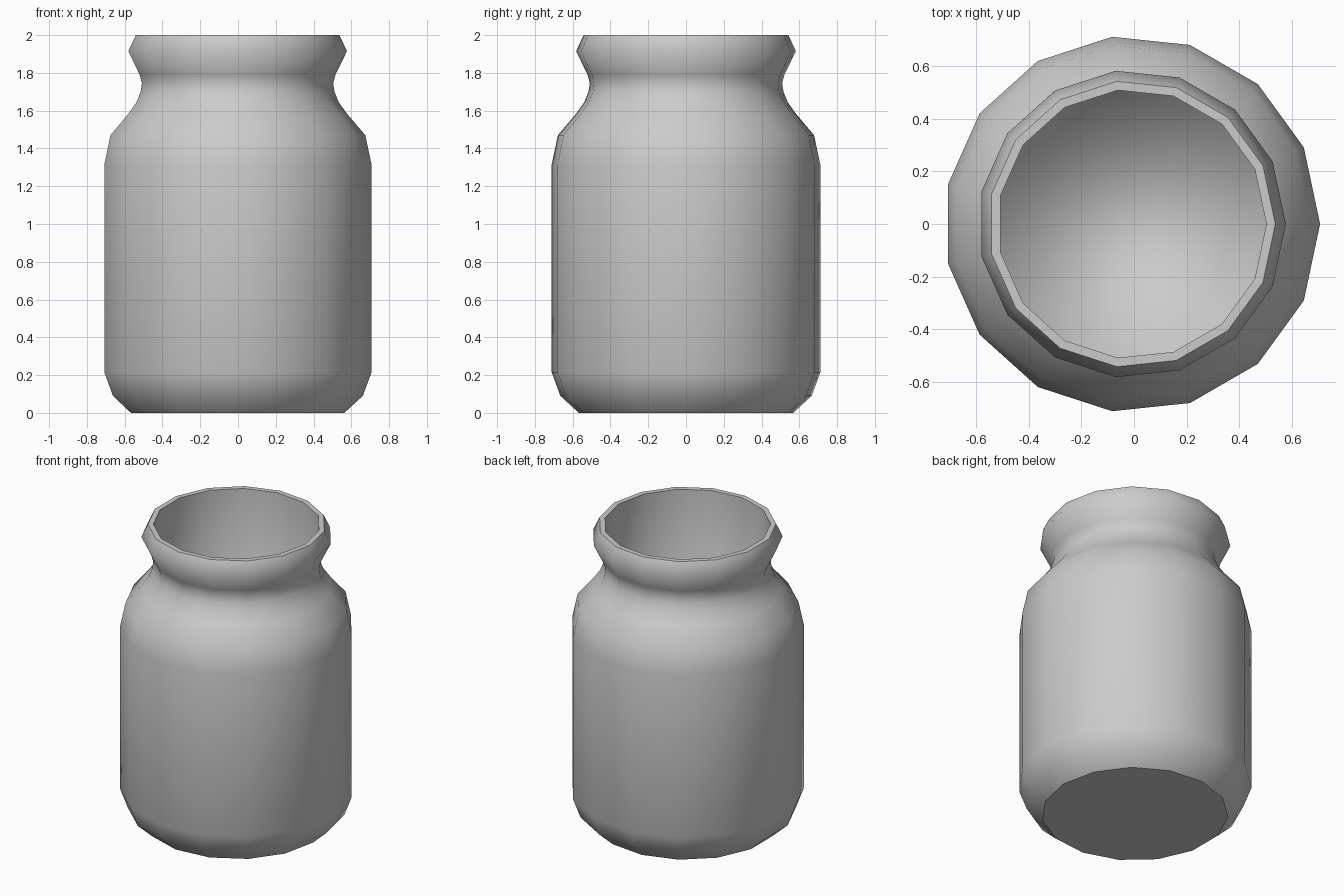
import bpy, bmesh, math

if "Cube" in bpy.data.objects:
    bpy.data.objects.remove(bpy.data.objects["Cube"])

SIDES = 15
CENTRE_X = -0.008  # odd side count: shift so the bounds are centred

# (radius, height) from outer base, up over the rim, down the straight bore
PROFILE = [
    (0.571, 0.0), (0.669, 0.09), (0.715, 0.215), (0.715, 1.315),
    (0.682, 1.47), (0.584, 1.585), (0.541, 1.645), (0.519, 1.70),
    (0.512, 1.745), (0.524, 1.79), (0.585, 1.915), (0.545, 2.0),
    (0.511, 2.0), (0.511, 0.07),
]
SHARP_RINGS = (0, 11, 12)  # base edge and both rim edges

bm = bmesh.new()


def ring(r, z):
    step = 2 * math.pi / SIDES
    return [bm.verts.new((CENTRE_X + r * math.cos(i * step),
                          r * math.sin(i * step), z)) for i in range(SIDES)]


# Lathe the wall
rings = [ring(r, z) for r, z in PROFILE]
for low, high in zip(rings, rings[1:]):
    for i in range(SIDES):
        j = (i + 1) % SIDES
        bm.faces.new((low[i], low[j], high[j], high[i]))

# Base underside and inner floor
bm.faces.new(rings[0][::-1])
bm.faces.new(rings[-1])

# Smooth shading with crisp base and rim
for f in bm.faces:
    f.smooth = True
for k in SHARP_RINGS:
    for i in range(SIDES):
        bm.edges.get((rings[k][i], rings[k][(i + 1) % SIDES])).smooth = False

mesh = bpy.data.meshes.new("jar")
bm.to_mesh(mesh)
bm.free()
jar = bpy.data.objects.new("jar", mesh)
bpy.context.collection.objects.link(jar)
